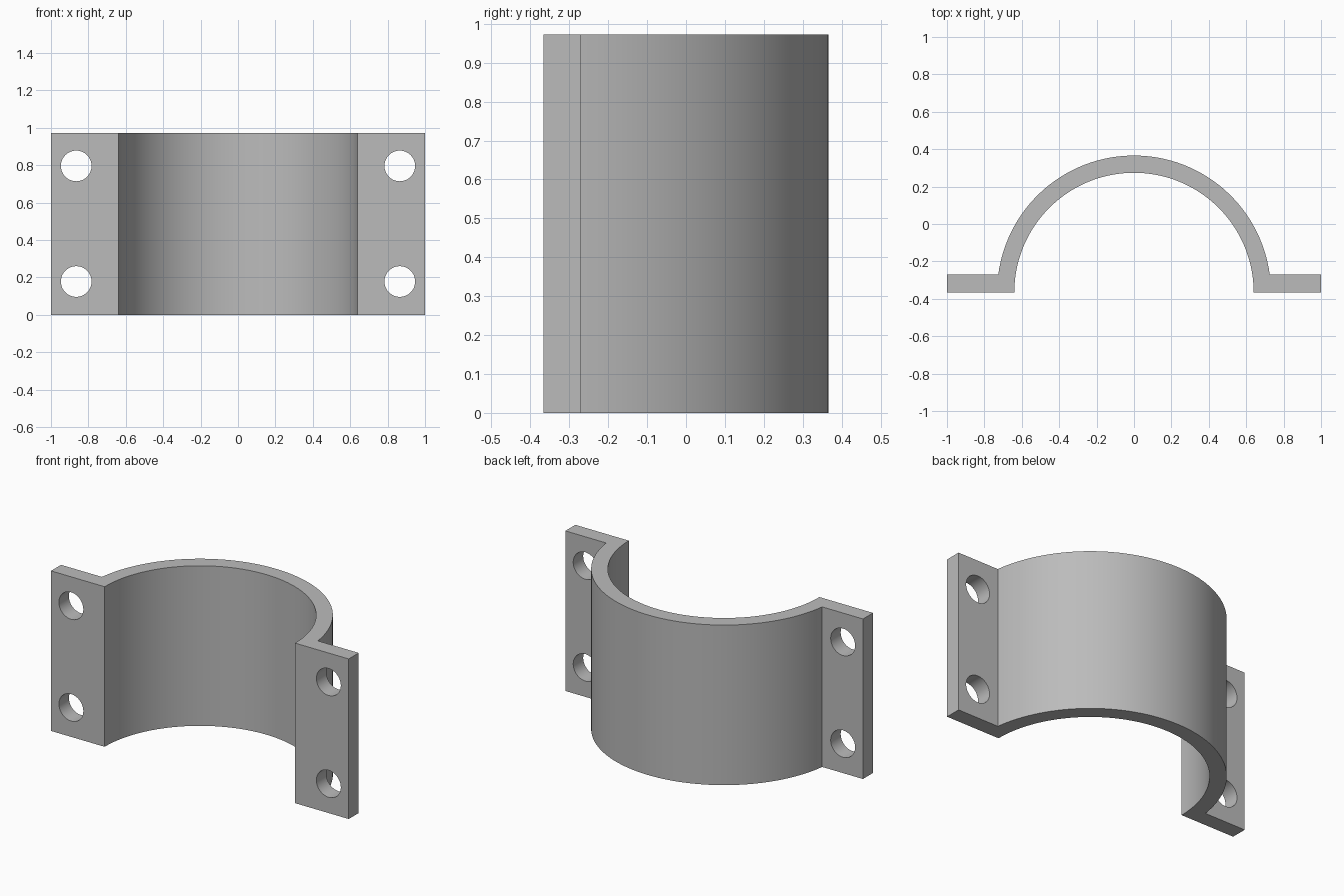
import bpy
import bmesh
from math import asin, cos, pi, radians, sin
from mathutils import Matrix

old = bpy.data.objects.get("Cube")
if old:
    bpy.data.objects.remove(old, do_unlink=True)

HEIGHT = 0.972
FRONT = -0.366      # mating face and arc centre
FLANGE_BACK = -0.27
R_IN, R_OUT = 0.64, 0.732
SEGMENTS = 64

grey = bpy.data.materials.new("plain grey")
grey.use_nodes = True
grey.diffuse_color = (0.5, 0.5, 0.5, 1)
grey.node_tree.nodes["Principled BSDF"].inputs["Base Color"].default_value = (0.5, 0.5, 0.5, 1)


def arc(radius, start, end):
    steps = [start + (end - start) * i / SEGMENTS for i in range(SEGMENTS + 1)]
    return [(radius * cos(a), FRONT + radius * sin(a)) for a in steps]


def make_object(name, bm):
    bmesh.ops.recalc_face_normals(bm, faces=bm.faces)
    mesh = bpy.data.meshes.new(name)
    bm.to_mesh(mesh)
    bm.free()
    mesh.materials.append(grey)
    obj = bpy.data.objects.new(name, mesh)
    bpy.context.collection.objects.link(obj)
    return obj


# Half-ring with two flanges: one profile, extruded upward
dip = asin((FLANGE_BACK - FRONT) / R_OUT)
profile = [(1, FRONT), (1, FLANGE_BACK)]
profile += arc(R_OUT, dip, pi - dip)
profile += [(-1, FLANGE_BACK), (-1, FRONT)]
profile += arc(R_IN, pi, 0)
bm = bmesh.new()
base = bm.faces.new([bm.verts.new((x, y, 0)) for x, y in profile])
raised = bmesh.ops.extrude_face_region(bm, geom=[base], use_keep_orig=True)
top = [v for v in raised["geom"] if isinstance(v, bmesh.types.BMVert)]
bmesh.ops.translate(bm, verts=top, vec=(0, 0, HEIGHT))
clamp = make_object("clamp_half", bm)

# Four bolt holes through the flanges
bm = bmesh.new()
for x in (-0.865, 0.865):
    for z in (0.178, 0.796):
        place = Matrix.Translation((x, (FRONT + FLANGE_BACK) / 2, z))
        bmesh.ops.create_cone(bm, cap_ends=True, segments=48, radius1=0.082,
                              radius2=0.082, depth=0.3,
                              matrix=place @ Matrix.Rotation(pi / 2, 4, "X"))
cutter = make_object("bolt_hole_cutter", bm)
cutter.hide_render = True

cut = clamp.modifiers.new("bolt holes", "BOOLEAN")
cut.operation = "DIFFERENCE"
cut.solver = "EXACT"
cut.object = cutter

# Apply the cut and shade the curved walls smooth
bpy.ops.object.select_all(action="DESELECT")
clamp.select_set(True)
bpy.context.view_layer.objects.active = clamp
bpy.ops.object.modifier_apply(modifier=cut.name)
bpy.data.objects.remove(cutter, do_unlink=True)
bpy.ops.object.shade_smooth_by_angle(angle=radians(30))
